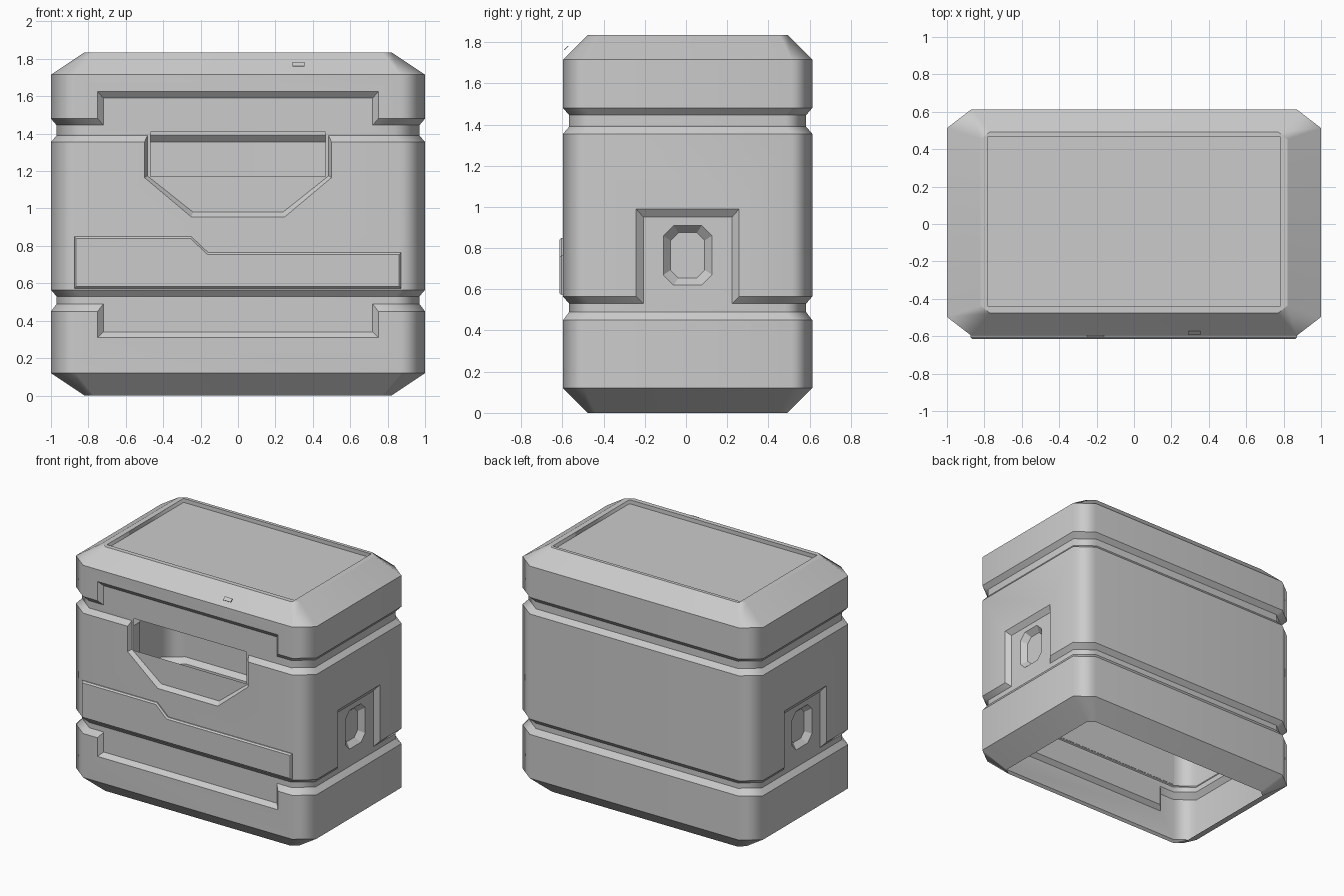
import bpy, bmesh
from mathutils import Matrix

if "Cube" in bpy.data.objects:
    bpy.data.objects.remove(bpy.data.objects["Cube"], do_unlink=True)

grey = bpy.data.materials.new("plain_grey")
grey.use_nodes = True
colour = (0.6, 0.6, 0.6, 1)
grey.diffuse_color = colour
grey.node_tree.nodes["Principled BSDF"].inputs["Base Color"].default_value = colour

HALF_X, HALF_Y, MID_Y = 1.0, 0.605, 0.008
FRONT = MID_Y - HALF_Y
GROOVE = 0.03


def loft(name, rings):
    """Closed solid skinned through rings of equal point counts."""
    bm = bmesh.new()
    loops = [[bm.verts.new(p) for p in ring] for ring in rings]
    n = len(loops[0])
    for a, b in zip(loops, loops[1:]):
        for i in range(n):
            j = (i + 1) % n
            bm.faces.new((a[i], a[j], b[j], b[i]))
    bm.faces.new(loops[0][::-1])
    bm.faces.new(loops[-1])
    bmesh.ops.recalc_face_normals(bm, faces=bm.faces)
    mesh = bpy.data.meshes.new(name)
    bm.to_mesh(mesh)
    bm.free()
    mesh.materials.append(grey)
    obj = bpy.data.objects.new(name, mesh)
    bpy.context.collection.objects.link(obj)
    return obj


def octagon(hx, hy, cx, cy):
    return [(hx, -hy + cy), (hx, hy - cy), (hx - cx, hy), (cx - hx, hy),
            (-hx, hy - cy), (-hx, cy - hy), (cx - hx, -hy), (hx - cx, -hy)]


def front(pts, depth):
    return [(u, FRONT + depth, v) for u, v in pts]


def side(sign):
    return lambda pts, depth: [(sign * (HALF_X - depth), MID_Y + u, v) for u, v in pts]


def rect(h, low, high):
    return [(-h, low), (h, low), (h, high), (-h, high)]


def carve(body, place, outer, inner, start, depth):
    """Cut a pocket with sloping walls, then drop the cutter."""
    cutter = loft("cutter", [place(outer, -0.1), place(outer, start), place(inner, depth)])
    cutter.hide_render = True
    mod = body.modifiers.new("carve", "BOOLEAN")
    mod.operation, mod.solver, mod.object = "DIFFERENCE", "EXACT", cutter
    bpy.context.view_layer.objects.active = body
    bpy.ops.object.modifier_apply(modifier=mod.name)
    bpy.data.objects.remove(cutter, do_unlink=True)


# Body: chamfered footprint skinned up through two grooves
def ring(z, inset=0):
    pts = octagon(HALF_X - inset, HALF_Y - inset, 0.13, 0.1)
    return [(x, y + MID_Y, z) for x, y in pts]


def end_ring(z):
    return [(x, y + MID_Y, z) for x, y in octagon(0.82, 0.485, 0.05, 0.04)]


body = loft("case_body", [
    end_ring(0), ring(0.12), ring(0.45), ring(0.49, GROOVE), ring(0.53, GROOVE),
    ring(0.565), ring(1.355), ring(1.39, GROOVE), ring(1.445, GROOVE),
    ring(1.48), ring(1.715), end_ring(1.835)])

# Front recesses that run into the grooves
carve(body, front, rect(0.75, 1.415, 1.625), rect(0.72, 1.415, 1.59), 0, GROOVE)
carve(body, front, rect(0.75, 0.31, 0.51), rect(0.72, 0.34, 0.51), 0, GROOVE)
carve(body, front,
      [(-0.5, 1.415), (-0.5, 1.165), (-0.25, 0.955), (0.25, 0.955), (0.5, 1.165), (0.5, 1.415)],
      [(-0.485, 1.415), (-0.485, 1.175), (-0.24, 0.98), (0.24, 0.98), (0.485, 1.175), (0.485, 1.415)],
      0, GROOVE)

# Side recesses, each with an eight-sided socket
for sign in (1, -1):
    carve(body, side(sign), rect(0.25, 0.51, 0.99), rect(0.215, 0.51, 0.95), 0, GROOVE)
    socket = [[(u, v + 0.765) for u, v in octagon(0.118 - t, 0.145 - t, 0.05 - t / 3, 0.05 - t / 3)]
              for t in (0, 0.035)]
    carve(body, side(sign), socket[0], socket[1], GROOVE, GROOVE + 0.04)

# Sunken top panel
panel = rect(0.78, -0.442, 0.468)
carve(body, lambda pts, d: [(x, y, 1.835 - d) for x, y in pts], panel, panel, 0, 0.03)

# Handle opening
slot = rect(0.467, 1.17, 1.41)
carve(body, front, slot, slot, 0, GROOVE + 0.02)

# Open the base and the slot, then sharpen all but the upright corners
bm = bmesh.new()
bm.from_mesh(body.data)
bmesh.ops.remove_doubles(bm, verts=bm.verts, dist=0.0005)
gone = []
for f in bm.faces:
    c = f.calc_center_median()
    in_slot = abs(c.x) < 0.468 and 1.169 < c.z < 1.411 and FRONT + GROOVE + 0.004 < c.y < 0
    if in_slot or (c.z < 0.01 and f.normal.z < -0.9):
        gone.append(f)
bmesh.ops.delete(bm, geom=gone, context="FACES")
for f in bm.faces:
    f.smooth = True
for e in bm.edges:
    a, b = (v.co for v in e.verts)
    corner = all(abs(p.x) > 0.76 and abs(p.y) > 0.4 for p in (a, b)) and abs(a.z - b.z) > 0.02
    e.smooth = corner or (len(e.link_faces) == 2 and e.calc_face_angle() < 0.5)
bm.to_mesh(body.data)
bm.free()
weighted = body.modifiers.new("weighted_normals", "WEIGHTED_NORMAL")
weighted.keep_sharp = True

# Raised stepped plate on the front
step = [(-0.875, 0.573), (0.872, 0.573), (0.872, 0.765), (-0.16, 0.765), (-0.25, 0.85), (-0.875, 0.85)]
rim = [(-0.865, 0.582), (0.862, 0.582), (0.862, 0.755), (-0.164, 0.755), (-0.254, 0.84), (-0.865, 0.84)]
loft("front_plate", [front(step, 0.002), front(step, -0.008), front(rim, -0.018)])

# Small tag hovering over the front top slope
tag = loft("small_tag", [[(x, y, z) for x, y in rect(0.032, -0.014, 0.014)] for z in (0, 0.004)])
tag.matrix_world = Matrix.Translation((0.323, -0.58, 1.77)) @ Matrix.Rotation(0.785, 4, "X")
